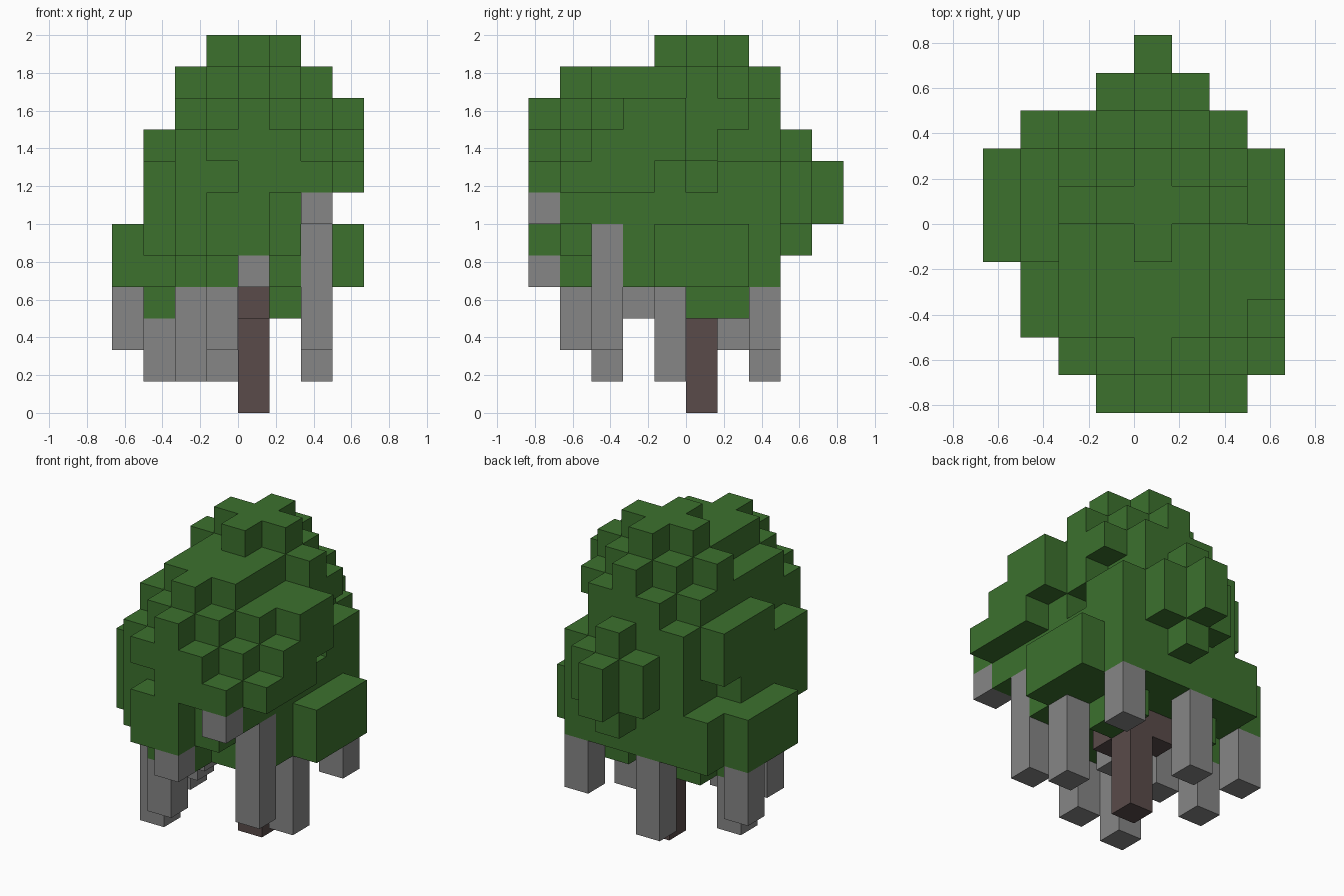
import bpy
import bmesh
from itertools import product
from mathutils import Vector

cube = bpy.data.objects.get("Cube")
if cube:
    bpy.data.objects.remove(cube, do_unlink=True)

UNIT = 1 / 6  # edge of one block
SIDES = [Vector(s) for s in ((1, 0, 0), (-1, 0, 0), (0, 1, 0), (0, -1, 0), (0, 0, 1), (0, 0, -1))]


def make_material(name, colour):
    mat = bpy.data.materials.new(name)
    mat.use_nodes = True
    mat.diffuse_color = (*colour, 1)
    shader = mat.node_tree.nodes["Principled BSDF"]
    shader.inputs["Base Color"].default_value = (*colour, 1)
    shader.inputs["Roughness"].default_value = 0.9
    return mat


def cells(boxes):
    """Blocks filled by boxes given as inclusive x, y and z spans."""
    filled = set()
    for xs, ys, zs in boxes:
        spans = [range(lo, hi + 1) for lo, hi in (xs, ys, zs)]
        filled.update(product(*spans))
    return filled


def build(name, filled, solid, material):
    """Make a mesh of the outer block faces only."""
    bm = bmesh.new()
    corners = {}

    def corner(point):
        key = tuple(round(c) for c in point)
        if key not in corners:
            corners[key] = bm.verts.new(Vector(key) * UNIT)
        return corners[key]

    for cell in sorted(filled):
        middle = Vector(cell) + Vector((0.5, 0.5, 0.5))
        for side in SIDES:
            neighbour = tuple(round(c) for c in Vector(cell) + side)
            if neighbour in solid:
                continue
            u = Vector((side.y, side.z, side.x)) / 2
            v = side.cross(u)
            centre = middle + side / 2
            bm.faces.new([corner(centre + p) for p in (-u - v, u - v, u + v, v - u)])
    mesh = bpy.data.meshes.new(name)
    bm.to_mesh(mesh)
    bm.free()
    mesh.materials.append(material)
    obj = bpy.data.objects.new(name, mesh)
    bpy.context.collection.objects.link(obj)


def one(n):
    return (n, n)


# Crown: stacked stepped layers
crown = [
    ((-1, 1), one(0), one(11)),
    (one(0), (-1, 1), one(11)),
    ((-2, 2), one(0), one(10)),
    ((-1, 1), (-3, 1), one(10)),
    (one(0), (-4, 2), one(10)),
    ((-2, 2), (-3, 1), one(9)),
    ((-1, 1), (-4, 2), one(9)),
]
# Main mass of leaves
core = [
    ((-2, 1), (-3, 2), (4, 8)),
    ((-2, 1), one(-4), (5, 8)),
    ((-1, 0), one(-4), one(4)),
    (one(2), (-4, -1), (6, 8)),
    (one(2), (-2, 1), (4, 6)),
    (one(2), (1, 2), (4, 7)),
    (one(2), one(0), one(8)),
]
# Clumps on the -x side
clumps_right = [
    (one(-3), (-3, -2), (5, 7)),
    (one(-3), (-1, 0), (4, 8)),
    (one(-3), one(1), (7, 8)),
    ((-4, -3), (-1, 1), (4, 5)),
    (one(-3), one(2), (4, 5)),
]
# Clumps on the +x side
clumps_left = [
    (one(3), (-1, 1), (4, 5)),
    (one(3), (-2, -1), (8, 9)),
    (one(3), (-3, -2), (7, 8)),
    (one(3), one(-4), one(7)),
]
# Front and back clumps
clumps_front = [
    (one(0), one(-5), (5, 9)),
    (one(-1), one(-5), (5, 6)),
    ((-1, 1), one(-5), one(8)),
    ((1, 2), one(-5), one(7)),
]
clumps_back = [
    ((-1, 1), one(3), (6, 7)),
    (one(0), one(3), (5, 8)),
    (one(0), one(4), (6, 7)),
]
# Leaves hanging under the mass
under = [
    (one(-3), one(0), one(3)),
    (one(-2), one(1), one(3)),
    (one(1), (0, 1), one(3)),
]
leaves = cells(crown + core + clumps_right + clumps_left + clumps_front + clumps_back + under)

# Trunk with two short branches
trunk = cells([
    (one(0), one(0), (0, 3)),
    (one(0), one(-1), one(3)),
    (one(-1), one(0), one(3)),
])

# Hanging vines: x, y and height span
vines = cells([(one(x), one(y), span) for x, y, span in (
    (2, -5, one(6)), (0, -5, one(4)), (2, -3, (2, 5)), (2, -1, (1, 3)),
    (-1, -4, (2, 3)), (-2, -3, (1, 3)), (-1, -2, one(3)), (-2, -1, (2, 3)),
    (-3, 0, (1, 2)), (-4, 1, (2, 3)), (2, 2, (2, 3)), (-1, 2, (1, 3)),
)])

solid = leaves | trunk | vines
build("leaves", leaves, solid, make_material("leaf green", (0.045, 0.165, 0.027)))
build("trunk", trunk, solid, make_material("bark brown", (0.1, 0.07, 0.068)))
build("vines", vines, solid, make_material("vine grey", (0.24, 0.24, 0.24)))
